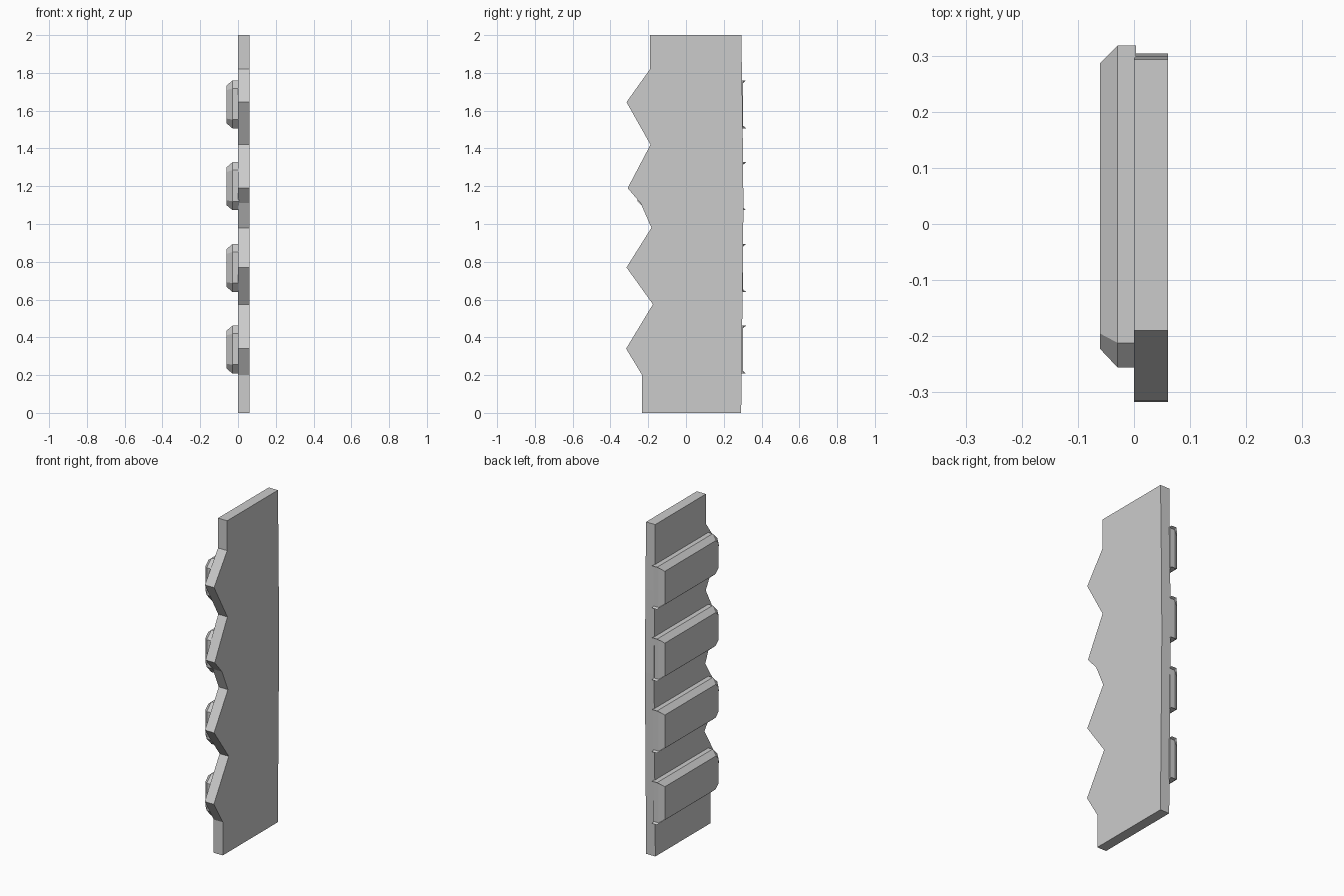
import bpy, bmesh

if "Cube" in bpy.data.objects:
    bpy.data.objects.remove(bpy.data.objects["Cube"])


def loft(name, rings):
    """Skin a closed solid through rings of matching 3D points."""
    bm = bmesh.new()
    loops = [[bm.verts.new(p) for p in ring] for ring in rings]
    n = len(rings[0])
    for a, b in zip(loops, loops[1:]):
        for i in range(n):
            j = (i + 1) % n
            bm.faces.new((a[i], a[j], b[j], b[i]))
    bm.faces.new(loops[0][::-1])
    bm.faces.new(loops[-1])
    bmesh.ops.recalc_face_normals(bm, faces=bm.faces[:])
    mesh = bpy.data.meshes.new(name)
    bm.to_mesh(mesh)
    bm.free()
    obj = bpy.data.objects.new(name, mesh)
    bpy.context.collection.objects.link(obj)
    return obj


# Plank with a jagged broken edge, profile in (y, z)
profile = [(-0.232, 0), (-0.232, 0.20), (-0.317, 0.34), (-0.175, 0.575),
           (-0.315, 0.77), (-0.183, 0.98), (-0.24, 1.11), (-0.309, 1.19),
           (-0.188, 1.42), (-0.315, 1.645), (-0.19, 1.82), (-0.19, 2),
           (0.293, 2), (0.299, 1.6), (0.304, 1.1), (0.299, 0.6), (0.292, 0)]
loft("jagged_plank", [[(x, y, z) for y, z in profile] for x in (0.0, 0.061)])

# Bevelled raised slats on the back, with thin pointed corners at the +y end
base = [(0.318, 0.127), (-0.212, 0.127), (-0.256, 0.085), (-0.256, -0.08),
        (-0.212, -0.127), (0.318, -0.127), (0.302, -0.121), (0.302, 0.121)]
crown = [(0.286, 0.10), (-0.195, 0.10), (-0.222, 0.075), (-0.222, -0.075),
         (-0.195, -0.10), (0.286, -0.10), (0.285, -0.096), (0.285, 0.096)]
for k, zc in enumerate((0.335, 0.767, 1.20, 1.633)):
    rings = [[(x, y, zc + z) for y, z in ring]
             for x, ring in ((0.004, base), (-0.029, base), (-0.061, crown))]
    loft(f"raised_slat_{k + 1}", rings)
